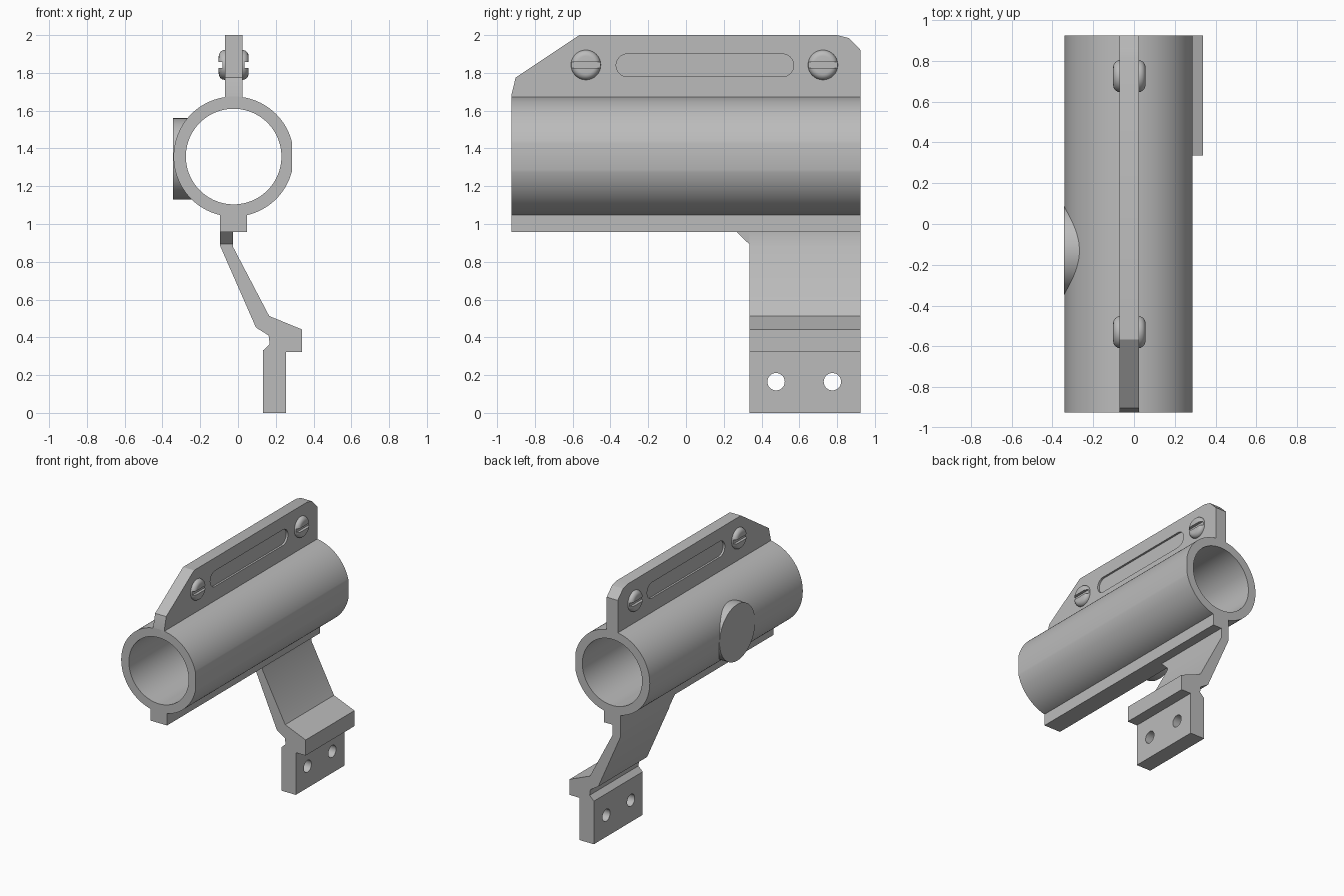
import bpy, bmesh, math
from mathutils import Matrix, Vector

cube = bpy.data.objects.get("Cube")
if cube:
    bpy.data.objects.remove(cube, do_unlink=True)

grey = bpy.data.materials.new("plain grey")
grey.use_nodes = True
grey.diffuse_color = (0.5, 0.5, 0.5, 1)
grey.node_tree.nodes["Principled BSDF"].inputs["Base Color"].default_value = (0.5, 0.5, 0.5, 1)

LENGTH = 1.85              # full length along y
END = LENGTH / 2
CX, CZ = -0.023, 1.357     # tube axis
LEG_START = 0.335


def finish(name, bm):
    bmesh.ops.recalc_face_normals(bm, faces=bm.faces[:])
    mesh = bpy.data.meshes.new(name)
    bm.to_mesh(mesh)
    bm.free()
    mesh.materials.append(grey)
    obj = bpy.data.objects.new(name, mesh)
    bpy.context.collection.objects.link(obj)
    return obj


def prism(name, points, axis, start, end):
    """Extrude an outline: (x, z) along y, or (y, z) along x."""
    place = (lambda a, b: (a, start, b)) if axis == "y" else (lambda a, b: (start, a, b))
    bm = bmesh.new()
    face = bm.faces.new([bm.verts.new(place(a, b)) for a, b in points])
    extruded = bmesh.ops.extrude_face_region(bm, geom=[face])["geom"]
    shift = Vector((0, end - start, 0) if axis == "y" else (end - start, 0, 0))
    bmesh.ops.translate(bm, vec=shift, verts=[v for v in extruded if isinstance(v, bmesh.types.BMVert)])
    return finish(name, bm)


def box(name, x0, x1, y0, y1, z0, z1):
    return prism(name, [(x0, z0), (x1, z0), (x1, z1), (x0, z1)], "y", y0, y1)


def cylinder(name, centre, radius, depth, axis, segments=64):
    turn = Matrix.Rotation(math.pi / 2, 4, "X" if axis == "y" else "Y")
    bm = bmesh.new()
    bmesh.ops.create_cone(bm, cap_ends=True, segments=segments, radius1=radius, radius2=radius,
                          depth=depth, matrix=Matrix.Translation(centre) @ turn)
    return finish(name, bm)


def apply_modifiers(obj):
    bpy.context.view_layer.update()
    result = obj.evaluated_get(bpy.context.evaluated_depsgraph_get())
    obj.data = bpy.data.meshes.new_from_object(result)
    obj.modifiers.clear()


def cut(obj, *cutters):
    for cutter in cutters:
        mod = obj.modifiers.new("cut", "BOOLEAN")
        mod.operation, mod.solver, mod.object = "DIFFERENCE", "EXACT", cutter
    apply_modifiers(obj)
    for cutter in cutters:
        bpy.data.objects.remove(cutter, do_unlink=True)


def smooth(obj):
    bpy.ops.object.select_all(action="DESELECT")
    obj.select_set(True)
    bpy.context.view_layer.objects.active = obj
    bpy.ops.object.shade_smooth_by_angle(angle=math.radians(30))


def bore():
    return cylinder("bore_cutter", (CX, 0, CZ), 0.253, LENGTH + 0.2, "y", 96)


# Tube with a narrow flat along one side
tube = cylinder("tube", (CX, 0, CZ), 0.318, LENGTH, "y", 96)
cut(tube, bore(), box("flat_cutter", 0.287, 0.5, -1.1, 1.1, 1.1, 1.6))
smooth(tube)

# Round boss on the side
boss = cylinder("side_boss", (-0.272, -0.13, 1.345), 0.215, 0.144, "x")
cut(boss, bore())
smooth(boss)

# Rail under the tube
box("bottom_rail", -0.095, 0.047, -END, END, 0.957, 1.06)

# Top fin with a shallow long recess on both faces
FIN_L, FIN_R = -0.07, 0.024
fin = prism("top_fin", [(-END, 1.64), (-END, 1.68), (-0.902, 1.775), (-0.565, 2.0), (0.8, 2.0),
                        (0.86, 1.985), (END, 1.92), (END, 1.64)], "x", FIN_L, FIN_R)


def recess_cutter(x0, x1):
    outline = []
    for centre, first in ((0.51, -90), (-0.31, 90)):
        for i in range(17):
            a = math.radians(first + i * 180 / 16)
            outline.append((centre + 0.06 * math.cos(a), 1.84 + 0.06 * math.sin(a)))
    return prism("recess_cutter", outline, "x", x0, x1)


cut(fin, recess_cutter(FIN_L - 0.1, FIN_L + 0.015), recess_cutter(FIN_R - 0.015, FIN_R + 0.1))
smooth(fin)

# Rounded, slotted screw heads on both faces of the fin
for name, y in (("front_screw", -0.53), ("rear_screw", 0.725)):
    screw = cylinder(name, (CX, y, 1.842), 0.079, 0.158, "x", 40)
    bevel = screw.modifiers.new("round", "BEVEL")
    bevel.width, bevel.segments = 0.032, 6
    bevel.limit_method, bevel.angle_limit = "ANGLE", math.radians(40)
    apply_modifiers(screw)
    cut(screw, *[box("slot_cutter", CX + s * 0.09 - 0.032, CX + s * 0.09 + 0.032,
                     y - 0.1, y + 0.1, 1.827, 1.857) for s in (-1, 1)])
    smooth(screw)

# Bent leg with a hooked ledge and two holes
leg = prism("bent_leg", [(-0.095, 0.96), (-0.027, 0.96), (-0.027, 0.88), (0.165, 0.513), (0.338, 0.442),
                         (0.338, 0.323), (0.255, 0.323), (0.255, 0), (0.132, 0), (0.132, 0.33),
                         (0.168, 0.365), (0.162, 0.41), (0.095, 0.452), (-0.095, 0.885)],
            "y", LEG_START, END)
cut(leg, *[cylinder("hole_cutter", (0.19, y, 0.165), 0.046, 0.4, "x", 32) for y in (0.477, 0.775)])
smooth(leg)

# Small gusset where the leg meets the rail
prism("leg_gusset", [(0.268, 0.958), (LEG_START, 0.893), (LEG_START, 0.958)], "x", -0.095, -0.027)
